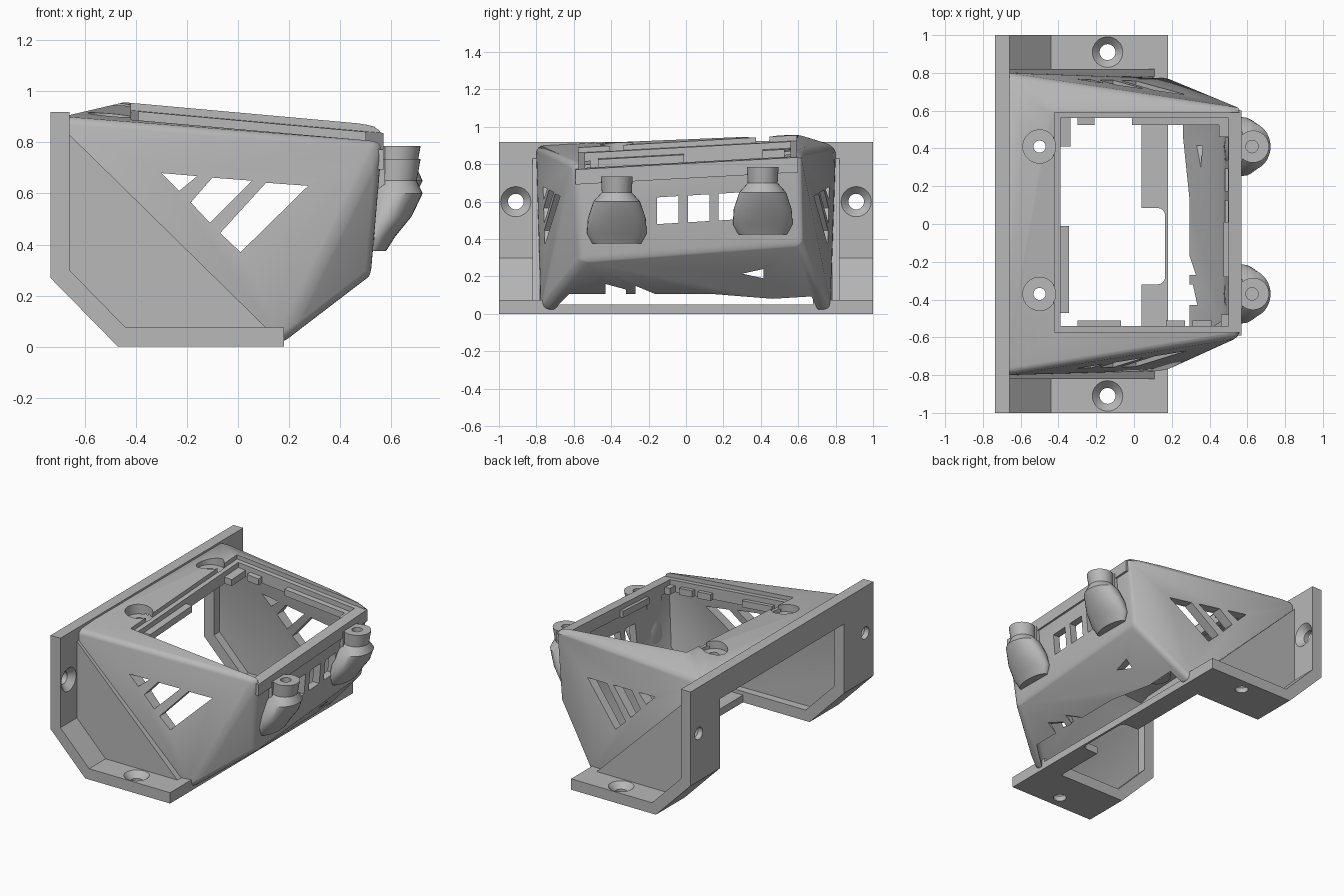
import bpy, bmesh, math
from mathutils import Vector

cube = bpy.data.objects.get("Cube")
if cube:
    bpy.data.objects.remove(cube, do_unlink=True)

grey = bpy.data.materials.new("matte_grey")
grey.use_nodes = True
grey.diffuse_color = (0.48, 0.48, 0.48, 1)
grey.node_tree.nodes["Principled BSDF"].inputs["Base Color"].default_value = (0.48, 0.48, 0.48, 1)


def finish(name, bm):
    bmesh.ops.recalc_face_normals(bm, faces=bm.faces)
    me = bpy.data.meshes.new(name)
    bm.to_mesh(me)
    bm.free()
    me.materials.append(grey)
    ob = bpy.data.objects.new(name, me)
    bpy.context.collection.objects.link(ob)
    return ob


def hull(name, points):
    bm = bmesh.new()
    for p in points:
        bm.verts.new(p)
    bmesh.ops.convex_hull(bm, input=bm.verts)
    bmesh.ops.dissolve_limit(bm, angle_limit=0.03, verts=bm.verts, edges=bm.edges)
    return finish(name, bm)


def tilt(x, y):
    """Height of the sloping lid plane."""
    return 0.925 + 0.055 * y - 0.09 * (x + 0.44)


def box(name, x0, x1, y0, y1, z0, z1, sloped=False):
    return hull(name, [(x, y, z + (tilt(x, y) if sloped else 0))
                       for x in (x0, x1) for y in (y0, y1) for z in (z0, z1)])


def prism(name, profile, a, b, axis):
    """Extrude a 2D profile along x (y,z points) or y (x,z points)."""
    bm = bmesh.new()
    place = (lambda p, d: (d, *p)) if axis == "x" else (lambda p, d: (p[0], d, p[1]))
    verts = [bm.verts.new(place(p, a)) for p in profile]
    face = bm.faces.new(verts)
    ext = bmesh.ops.extrude_face_region(bm, geom=[face])
    shift = Vector((b - a, 0, 0) if axis == "x" else (0, b - a, 0))
    bmesh.ops.translate(bm, vec=shift, verts=[g for g in ext["geom"] if isinstance(g, bmesh.types.BMVert)])
    return finish(name, bm)


def loft(name, rings, segments=32):
    """Closed stack of ellipses: centre x, y, z, radius x, radius y."""
    bm = bmesh.new()
    loops = []
    for x, y, z, rx, ry in rings:
        angles = [2 * math.pi * i / segments for i in range(segments)]
        loops.append([bm.verts.new((x + rx * math.cos(t), y + ry * math.sin(t), z)) for t in angles])
    for low, high in zip(loops, loops[1:]):
        for i in range(segments):
            j = (i + 1) % segments
            bm.faces.new((low[i], low[j], high[j], high[i]))
    bm.faces.new(loops[0])
    bm.faces.new(loops[-1])
    return finish(name, bm)


def disc(name, x, y, z0, z1, r0, r1=None):
    return loft(name, [(x, y, z0, r0, r0), (x, y, z1, r1 or r0, r1 or r0)])


def bake(ob):
    dg = bpy.context.evaluated_depsgraph_get()
    me = bpy.data.meshes.new_from_object(ob.evaluated_get(dg))
    ob.modifiers.clear()
    ob.data = me


def cut(ob, cutters):
    for c in cutters:
        m = ob.modifiers.new("cut", "BOOLEAN")
        m.operation, m.solver, m.object = "DIFFERENCE", "EXACT", c
        bake(ob)
        bpy.data.objects.remove(c, do_unlink=True)


def smooth(ob):
    with bpy.context.temp_override(object=ob, active_object=ob, selected_objects=[ob],
                                   selected_editable_objects=[ob]):
        bpy.ops.object.shade_smooth_by_angle(angle=math.radians(30))


def sides(x, y, z):
    return [(x, -y, z), (x, y, z)]


# Faceted shell with rounded edges
lid = [(x, y, tilt(x, y)) for x in (-0.44, 0.565) for y in (-0.6, 0.61)]
shell = hull("shell", lid + sides(-0.69, 0.8, 0.9) + sides(0.18, 0.775, 0.02)
             + sides(-0.69, 0.8, 0.28) + sides(-0.46, 0.8, 0.03)
             + [(0.52, 0.62, 0.37), (0.52, -0.56, 0.28)])
bev = shell.modifiers.new("round", "BEVEL")
bev.width, bev.segments, bev.limit_method, bev.angle_limit = 0.03, 4, "ANGLE", math.radians(20)
bake(shell)

# Hollow, open at the back and underneath
inner_lid = [(x, y, tilt(x, y) - 0.055) for x in (-0.44, 0.515) for y in (-0.55, 0.56)]
hollow = hull("hollow", inner_lid + sides(-0.9, 0.745, 0.82) + sides(-0.9, 0.745, -0.1)
              + sides(0.13, 0.73, 0.06) + sides(0.13, 0.73, -0.1)
              + [(0.47, 0.57, 0.42), (0.47, -0.51, 0.33)])
cutters = [hollow,
           box("opening", -0.39, 0.5, -0.54, 0.56, -0.16, 0.2, True),
           box("lid_recess", -0.42, 0.7, -0.575, 0.59, -0.03, 0.2, True)]

# Slanted side vents, through both sides
for vent in ([(-0.3, 0.68), (-0.16, 0.668), (-0.23, 0.61)],
             [(-0.1, 0.662), (0.055, 0.65), (-0.11, 0.485), (-0.185, 0.565)],
             [(0.11, 0.642), (0.275, 0.63), (0.01, 0.37), (-0.07, 0.445)]):
    cutters.append(prism("side_vent", vent, -1, 1, "y"))

# Front windows and small openings in the lower slope
for i in range(4):
    y = -0.155 + 0.165 * i
    z = 0.48 + 0.06 * (y + 0.15)
    cutters.append(prism("window", [(y, z), (y + 0.115, z + 0.007), (y + 0.115, z + 0.15), (y, z + 0.143)],
                         0.4, 0.7, "x"))
for hole in ([(-0.43, 0.09), (-0.32, 0.09), (-0.32, 0.13), (-0.43, 0.16)],
             [(-0.27, 0.095), (-0.15, 0.1), (-0.27, 0.15)],
             [(0.3, 0.215), (0.415, 0.19), (0.415, 0.24)]):
    cutters.append(prism("slope_vent", hole, 0.12, 0.6, "x"))

# Rear screw pockets
posts = [0.41, -0.37]
for y in posts:
    z = tilt(-0.5, y)
    cutters.append(disc("pocket", -0.5, y, z - 0.07, z + 0.1, 0.088))
cut(shell, cutters)
smooth(shell)
for y in posts:
    z = tilt(-0.5, y)
    boss = disc("rear_screw_boss", -0.5, y, z - 0.12, z - 0.06, 0.09)
    cut(boss, [disc("bore", -0.5, y, z - 0.3, z + 0.1, 0.032)])
    smooth(boss)

# Lid frame with inner ledges and clips
frame = box("lid_frame", -0.43, 0.57, -0.59, 0.6, -0.11, -0.03, True)
cuts = [box("frame_hole", -0.39, 0.5, -0.54, 0.56, -0.3, 0.2, True)]
cuts += [disc("bore", -0.5, y, 0.7, 1.1, 0.085) for y in posts]
cut(frame, cuts)
for x0, x1, y0, y1 in ((-0.4, -0.345, -0.47, -0.01), (-0.4, -0.335, 0.41, 0.565),
                       (-0.3, -0.07, -0.545, -0.51), (0.17, 0.27, -0.545, -0.51),
                       (0.31, 0.41, -0.545, -0.51), (-0.3, -0.21, 0.525, 0.565),
                       (-0.01, 0.45, 0.525, 0.565), (0.46, 0.51, -0.54, -0.48),
                       (0.45, 0.51, 0.46, 0.56), (0.475, 0.51, -0.28, 0.01)):
    box("frame_clip", x0, x1, y0, y1, -0.11, -0.065, True)

# Front screw housings: neck flaring to a bell that runs into the wall
profile = [(0.63, 0.785, 0.085, 0.085), (0.62, 0.7, 0.08, 0.08), (0.615, 0.65, 0.108, 0.125),
           (0.58, 0.56, 0.1, 0.155), (0.545, 0.48, 0.07, 0.16), (0.53, 0.425, 0.05, 0.13)]
for y, drop in zip(posts, (0, 0.05)):
    post = loft("screw_housing", [(x, y, z - drop, rx, ry) for x, z, rx, ry in profile])
    cut(post, [disc("bore", 0.625, y, 0.6, 0.9, 0.033)])
    smooth(post)
    box("housing_neck", 0.5, 0.575, y - 0.08, y + 0.08, 0.66 - drop, 0.785 - drop)

# Mounting flanges, one each end: L profile with chamfered corner
flange_profile = [(-0.735, 0.92), (-0.735, 0.27), (-0.47, 0), (0.18, 0), (0.18, 0.075),
                  (-0.44, 0.075), (-0.66, 0.3), (-0.66, 0.92)]
for s, side in ((-1, "front"), (1, "rear")):
    flange = prism(side + "_flange", flange_profile, s * 0.68, s * 1.0, "y")
    y = s * 0.91
    wall_holes = []
    for x0, x1, r0, r1 in ((-0.8, -0.6, 0.042, 0.042), (-0.7, -0.64, 0.042, 0.1)):
        tool = disc("hole", 0, 0, x0, x1, r0, r1)
        for v in tool.data.vertices:
            v.co = (v.co.z, y + v.co.x, 0.6 + v.co.y)
        bm = bmesh.new()
        bm.from_mesh(tool.data)
        bmesh.ops.recalc_face_normals(bm, faces=bm.faces)
        bm.to_mesh(tool.data)
        bm.free()
        wall_holes.append(tool)
    cut(flange, wall_holes + [disc("hole", -0.14, y, -0.1, 0.2, 0.042),
                              disc("sink", -0.14, y, 0.035, 0.095, 0.042, 0.1)])
    smooth(flange)
    # Flat triangular cheek between flange and shell
    prism(side + "_cheek", [(-0.67, 0.84), (-0.67, 0.29), (-0.445, 0.065), (0.12, 0.065)],
          s * 0.78, s * 0.82, "y")

# Strips joining the two flanges
box("back_strip", -0.735, -0.66, -0.68, 0.68, 0.75, 0.92)
floor = box("floor_strip", 0.04, 0.18, -0.68, 0.68, 0, 0.05)
notch = box("notch", -0.1, 0.165, -0.32, 0.085, -0.1, 0.2)
bev = notch.modifiers.new("round", "BEVEL")
bev.width, bev.segments = 0.04, 4
bake(notch)
cut(floor, [notch])
